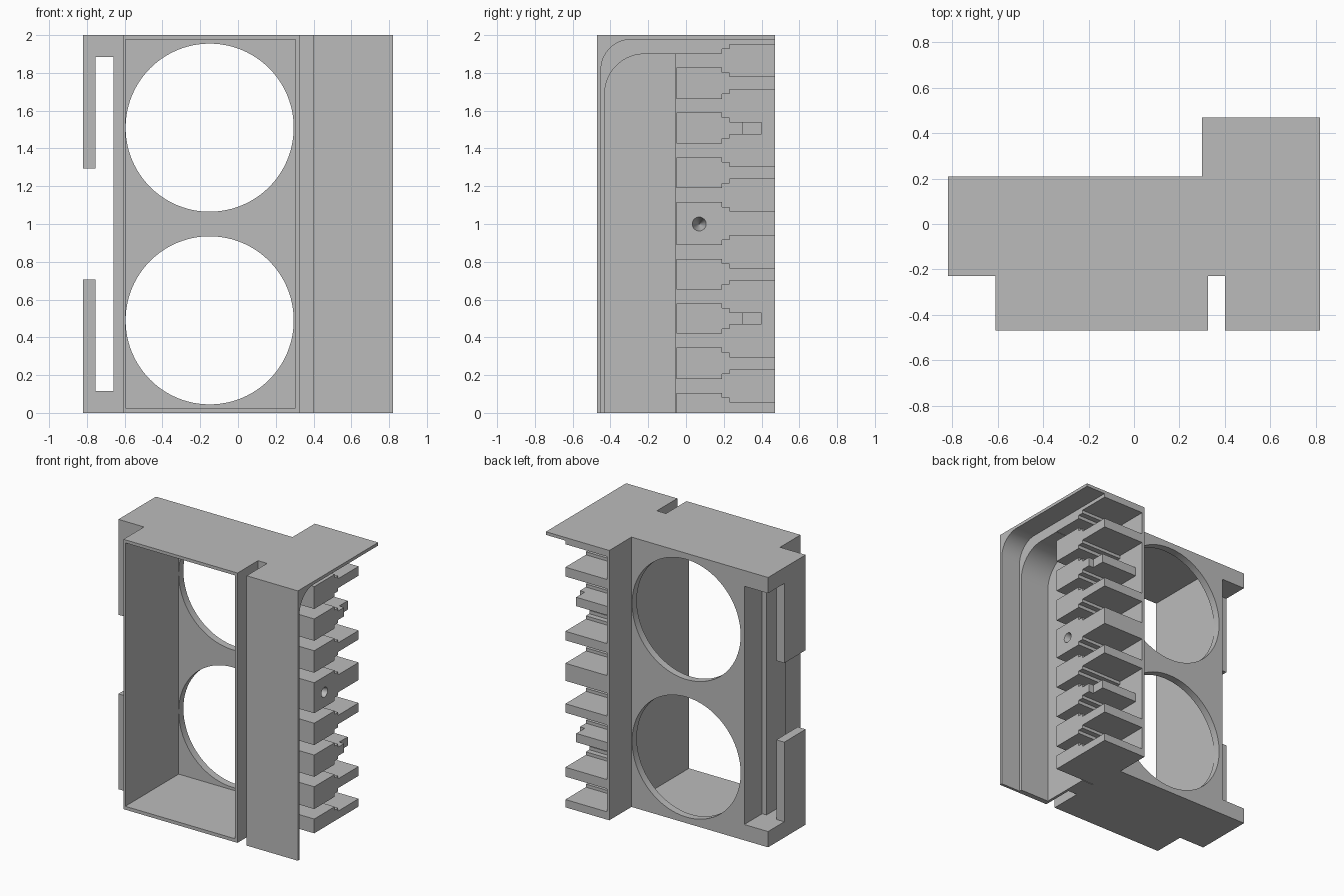
import bpy, bmesh, math
from mathutils import Vector

if "Cube" in bpy.data.objects:
    bpy.data.objects.remove(bpy.data.objects["Cube"], do_unlink=True)

grey = bpy.data.materials.new("plain grey")
grey.use_nodes = True
COLOUR = (0.5, 0.5, 0.5, 1)
grey.diffuse_color = COLOUR
grey.node_tree.nodes["Principled BSDF"].inputs["Base Color"].default_value = COLOUR


def finish(name, bm):
    bmesh.ops.recalc_face_normals(bm, faces=bm.faces)
    mesh = bpy.data.meshes.new(name)
    bm.to_mesh(mesh)
    bm.free()
    mesh.materials.append(grey)
    obj = bpy.data.objects.new(name, mesh)
    bpy.context.collection.objects.link(obj)
    return obj


def prism(name, outline, axis, lo, hi):
    """Extrude a flat outline along x (outline in y, z) or z (outline in x, y)."""
    bm = bmesh.new()
    place = (lambda a, b: (lo, a, b)) if axis == "x" else (lambda a, b: (a, b, lo))
    face = bm.faces.new([bm.verts.new(place(a, b)) for a, b in outline])
    out = bmesh.ops.extrude_face_region(bm, geom=[face])
    step = Vector((hi - lo, 0, 0)) if axis == "x" else Vector((0, 0, hi - lo))
    bmesh.ops.translate(bm, vec=step, verts=[g for g in out["geom"] if isinstance(g, bmesh.types.BMVert)])
    return finish(name, bm)


def box(name, x, y, z):
    return prism(name, [(x[0], y[0]), (x[1], y[0]), (x[1], y[1]), (x[0], y[1])], "z", *z)


def cutter(name, r1, r2, depth, centre, turn, axis):
    bm = bmesh.new()
    bmesh.ops.create_cone(bm, cap_ends=True, segments=96, radius1=r1, radius2=r2, depth=depth)
    obj = finish(name, bm)
    obj.location = centre
    obj.rotation_euler["xyz".index(axis)] = turn
    obj.hide_render = True
    obj.hide_set(True)
    return obj


def cut(target, tool):
    mod = target.modifiers.new("cut", "BOOLEAN")
    mod.operation = "DIFFERENCE"
    mod.solver = "EXACT"
    mod.object = tool
    bpy.context.view_layer.update()
    mesh = bpy.data.meshes.new_from_object(target.evaluated_get(bpy.context.evaluated_depsgraph_get()))
    target.modifiers.clear()
    target.data = mesh
    bpy.data.objects.remove(tool, do_unlink=True)


def smooth(obj):
    bpy.ops.object.select_all(action="DESELECT")
    obj.select_set(True)
    bpy.context.view_layer.objects.active = obj
    bpy.ops.object.shade_smooth_by_angle(angle=math.radians(30))


FRONT, BACK, PLATE = -0.47, 0.47, 0.21
TOP = 2.0

# Back plate with two round openings
plate = box("back_plate", (-0.6, 0.31), (0.155, PLATE), (0, TOP))
for z in (0.49, 1.51):
    cut(plate, cutter("opening_cutter", 0.445, 0.445, 0.3, (-0.15, 0.18, z), math.pi / 2, "x"))
smooth(plate)

# Duct walls: stepped left wall, slotted right wall, floor
prism("outer_wall", [(-0.61, FRONT), (-0.595, FRONT), (-0.595, PLATE), (-0.625, PLATE),
                     (-0.625, 0), (-0.66, 0), (-0.66, -0.23), (-0.61, -0.23)], "z", 0, TOP)
prism("dividing_wall", [(0.305, FRONT), (0.325, FRONT), (0.325, -0.23), (0.40, -0.23),
                        (0.40, FRONT), (0.42, FRONT), (0.42, -0.055), (0.32, -0.055),
                        (0.32, BACK), (0.30, BACK), (0.30, 0.16), (0.305, 0.16)], "z", 0, TOP)
box("duct_floor", (-0.61, 0.325), (FRONT, PLATE), (0, 0.025))

# One lid over everything, notched at the front groove
prism("top_plate", [(-0.61, FRONT), (0.325, FRONT), (0.325, -0.23), (0.40, -0.23), (0.40, FRONT),
                    (0.82, FRONT), (0.82, BACK), (0.30, BACK), (0.30, PLATE), (-0.61, PLATE)],
      "z", 1.977, TOP)

# Side bracket: end blocks and hooked posts, mirrored top to bottom
for label, flip in (("lower", False), ("upper", True)):
    span = lambda a, b: (TOP - b, TOP - a) if flip else (a, b)
    box(label + "_bracket_end", (-0.82, -0.6), (-0.23, PLATE), span(0, 0.117))
    box(label + "_bracket_post", (-0.82, -0.755), (-0.23, 0.02), span(0, 0.707))


def hood(name, y, z, radius, back, x):
    """Front panel turning over a rounded inner corner into the top."""
    arc = [(y + radius * (1 - math.cos(t)), z - radius * (1 - math.sin(t)))
           for t in (math.pi / 2 * i / 20 for i in range(21))]
    outline = [(FRONT, 0), (y, 0)] + arc + [(back, z), (back, TOP), (FRONT, TOP)]
    smooth(prism(name, outline, "x", *x))


hood("front_hood", -0.45, 1.977, 0.16, BACK, (0.40, 0.82))
hood("inner_rim", -0.43, 1.90, 0.21, -0.05, (0.40, 0.66))

# Terminal ribs: solid bars left between stepped wire slots
slots = [0.143, 0.382, 0.617, 0.853, 1.153, 1.39, 1.626, 1.865]


def slot_edge(centre, side, end):
    return [(-0.05, centre + side * 0.037), (0.19, centre + side * 0.037),
            (0.19, centre + side * 0.062), (0.23, centre + side * 0.062),
            (0.23, centre + side * 0.085), (end, centre + side * 0.085)]


for i in range(len(slots) + 1):
    short = i in (2, 6)
    end = 0.30 if short else BACK
    low = slot_edge(slots[i - 1], 1, end) if i else [(-0.05, 0), (end, 0)]
    high = slot_edge(slots[i], -1, end) if i < len(slots) else [(-0.05, 1.98), (end, 1.98)]
    rib = prism("terminal_rib", low + high[::-1], "x", 0.31, 0.66)
    if short:
        box("rib_tip", (0.31, 0.62), (0.29, 0.40), (slots[i - 1] + 0.085, slots[i] - 0.085))
    if i == 4:
        # Tapered screw hole in the middle rib
        cut(rib, cutter("screw_cutter", 0.002, 0.037, 0.12, (0.601, 0.07, 1.0), math.pi / 2, "y"))
        smooth(rib)
